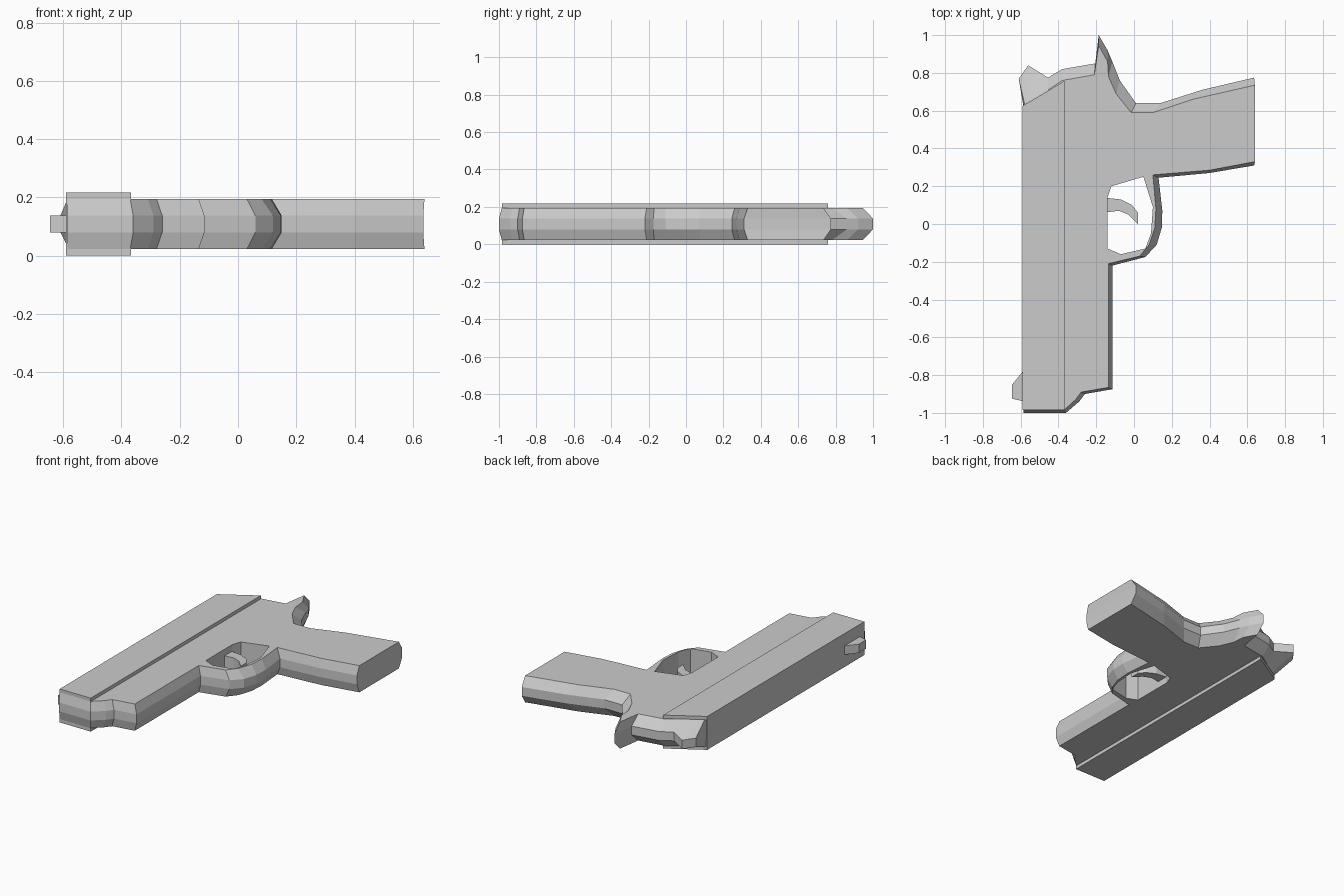
import bpy
import bmesh

default_cube = bpy.data.objects.get("Cube")
if default_cube:
    bpy.data.objects.remove(default_cube, do_unlink=True)

# One plain grey for the whole model
grey = bpy.data.materials.new("plain grey")
grey.use_nodes = True
grey_value = (0.6, 0.6, 0.6, 1)
grey.diffuse_color = grey_value
grey.node_tree.nodes["Principled BSDF"].inputs["Base Color"].default_value = grey_value


def loft(name, rings):
    """Skin a stack of (height, outline) rings into a closed solid."""
    bm = bmesh.new()
    loops = [[bm.verts.new((x, y, height)) for x, y in outline]
             for height, outline in rings]
    for lower, upper in zip(loops, loops[1:]):
        count = len(lower)
        for i in range(count):
            j = (i + 1) % count
            bm.faces.new((lower[i], lower[j], upper[j], upper[i]))
    bm.faces.new(reversed(loops[0]))
    bm.faces.new(loops[-1])
    bmesh.ops.recalc_face_normals(bm, faces=bm.faces[:])
    mesh = bpy.data.meshes.new(name)
    bm.to_mesh(mesh)
    bm.free()
    mesh.materials.append(grey)
    part = bpy.data.objects.new(name, mesh)
    bpy.context.collection.objects.link(part)
    return part


def prism(name, outline, bottom, top):
    return loft(name, [(bottom, outline), (top, outline)])


# Frame silhouette in matching sections: the flat side edge and the wider middle edge
sections = {
    "muzzle": ([(-.585, -.985), (-.37, -.985), (-.31, -.93), (-.28, -.89), (-.135, -.865)],
               [(-.585, -1), (-.36, -1), (-.29, -.94), (-.26, -.9), (-.115, -.875)]),
    "guard": ([(-.135, -.21), (.03, -.17), (.08, -.11), (.11, -.02), (.116, .08), (.1, .26)],
              [(-.115, -.22), (.06, -.175), (.12, -.11), (.147, -.02), (.15, .07), (.13, .245)]),
    "grip": ([(.4, .285), (.64, .33), (.64, .735), (.31, .66), (.1, .59), (-.015, .59)],
             [(.4, .27), (.636, .31), (.636, .775), (.36, .71), (.14, .64), (.01, .64)]),
    "tail": ([(-.095, .69), (-.135, .78), (-.14, .86), (-.187, .945), (-.21, .79)],
             [(-.075, .76), (-.115, .86), (-.14, .92), (-.187, 1), (-.205, .85)]),
    "hammer": ([(-.38, .76), (-.455, .71), (-.55, .655), (-.58, .64), (-.585, .62)],
               [(-.38, .82), (-.455, .775), (-.56, .84), (-.61, .77), (-.585, .62)]),
}
flat_edge = [point for flat, middle in sections.values() for point in flat]
middle_edge = [point for flat, middle in sections.values() for point in middle]

frame = loft("frame", [(.022, flat_edge), (.08, middle_edge),
                       (.137, middle_edge), (.195, flat_edge)])

# Trigger guard opening, cut through the frame
opening = [(-.14, -.13), (-.07, -.16), (.06, -.13), (.09, -.05), (.1, .09),
           (.05, .25), (-.12, .2), (-.14, .14)]
cutter = prism("opening_cutter", opening, -.1, .4)
cutter.hide_render = True
cut = frame.modifiers.new("guard opening", "BOOLEAN")
cut.operation = "DIFFERENCE"
cut.solver = "EXACT"
cut.object = cutter
bpy.context.view_layer.objects.active = frame
bpy.ops.object.modifier_apply(modifier=cut.name)
bpy.data.objects.remove(cutter, do_unlink=True)

# Curved trigger inside the opening
trigger = [(-.16, .14), (-.07, .13), (-.01, .1), (.02, .06), (.02, 0),
           (-.03, .05), (-.08, .07), (-.16, .06)]
prism("trigger", trigger, .065, .152)

# Slide, standing slightly proud of both sides of the frame
slide = [(-.59, -.985), (-.367, -.985), (-.367, .758), (-.59, .625)]
prism("slide", slide, 0, .217)

# Small sight on the back edge of the slide near the muzzle
sight = [(-.58, -.77), (-.645, -.85), (-.645, -.925), (-.58, -.94)]
prism("front_sight", sight, .08, .137)
